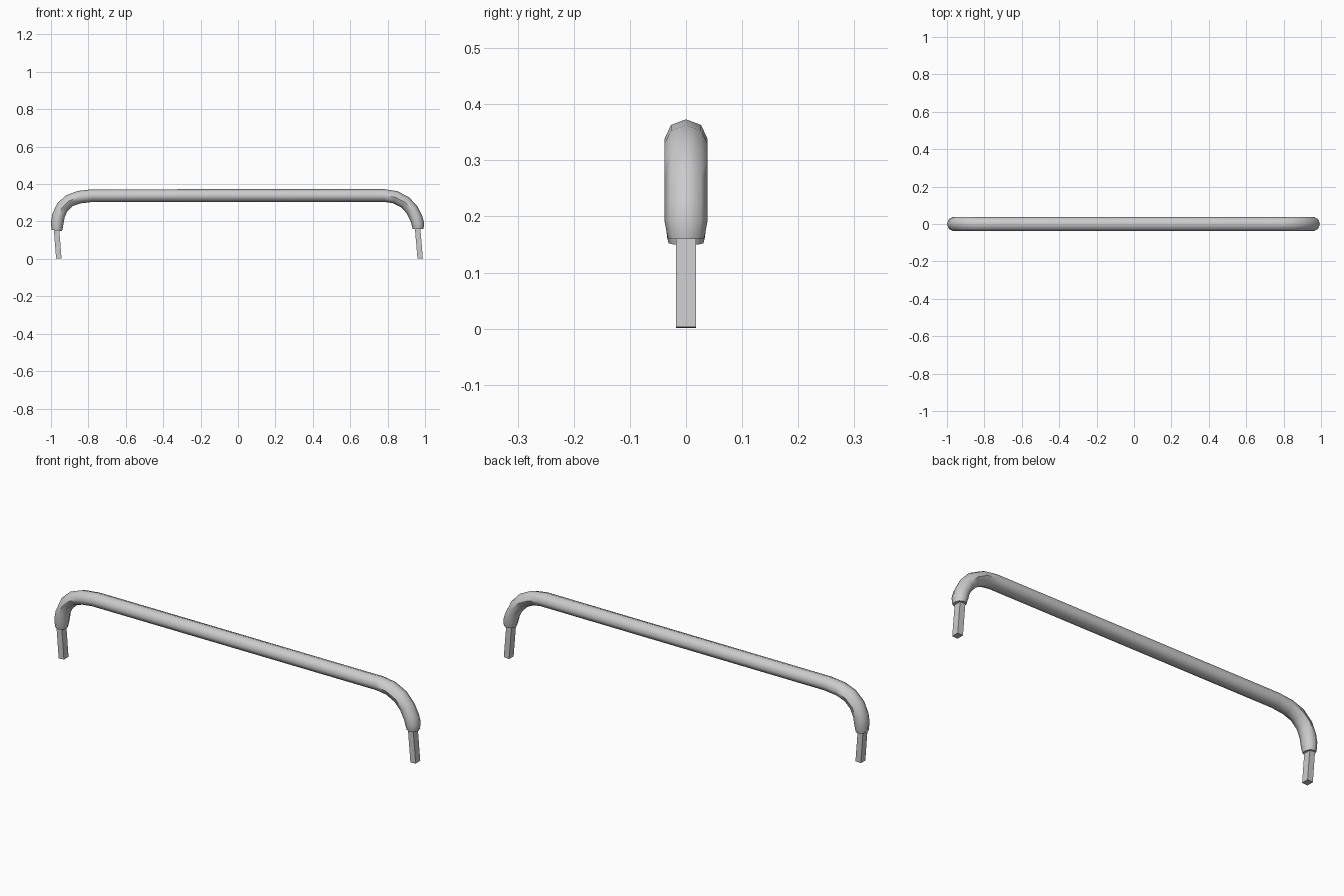
import bpy, bmesh, math
from mathutils import Vector

if "Cube" in bpy.data.objects:
    bpy.data.objects.remove(bpy.data.objects["Cube"])


def sweep(name, path, section, smooth):
    """Sweep a (y, depth) section along (x, z, scale) points in the XZ plane."""
    bm = bmesh.new()
    pts = [Vector((x, 0, z)) for x, z, s in path]
    rings = []
    for i, p in enumerate(pts):
        t = (pts[min(i + 1, len(pts) - 1)] - pts[max(i - 1, 0)]).normalized()
        n = Vector((-t.z, 0, t.x))
        s = path[i][2]
        rings.append([bm.verts.new(p + n * (d * s) + Vector((0, y * s, 0)))
                      for y, d in section])
    k = len(section)
    for a, b in zip(rings, rings[1:]):
        for j in range(k):
            bm.faces.new((a[j], a[(j + 1) % k], b[(j + 1) % k], b[j]))
    bm.faces.new(rings[0])
    bm.faces.new(rings[-1])
    bmesh.ops.recalc_face_normals(bm, faces=bm.faces)
    me = bpy.data.meshes.new(name)
    bm.to_mesh(me)
    bm.free()
    ob = bpy.data.objects.new(name, me)
    bpy.context.collection.objects.link(ob)
    if smooth:
        bpy.ops.object.select_all(action='DESELECT')
        ob.select_set(True)
        bpy.context.view_layer.objects.active = ob
        bpy.ops.object.shade_smooth_by_angle(angle=math.radians(50))
    return ob


# Eight-sided tube bent down at both ends, slightly narrowed at the tips
octagon = [(0.038 * math.cos(i * math.pi / 4), 0.034 * math.sin(i * math.pi / 4))
           for i in range(8)]
bar_path = [(-0.969, 0.152, 0.82), (-0.968, 0.162, 0.88), (-0.966, 0.195, 1),
            (-0.960, 0.230, 1), (-0.940, 0.275, 1), (-0.902, 0.311, 1),
            (-0.850, 0.330, 1), (-0.780, 0.338, 1),
            (0.780, 0.339, 1), (0.840, 0.330, 1), (0.893, 0.303, 1),
            (0.930, 0.263, 1), (0.953, 0.218, 1), (0.961, 0.190, 1),
            (0.963, 0.170, 0.9), (0.963, 0.160, 0.84)]
sweep("handle_bar", bar_path, octagon, True)

# Square mounting pins, both leaning the same way
square = [(-0.018, -0.0145), (0.018, -0.0145), (0.018, 0.0145), (-0.018, 0.0145)]
for name, top_x, foot_x in (("left_pin", -0.972, -0.958), ("right_pin", 0.959, 0.974)):
    sweep(name, [(foot_x, 0.002, 1), (top_x, 0.18, 1)], square, False)
